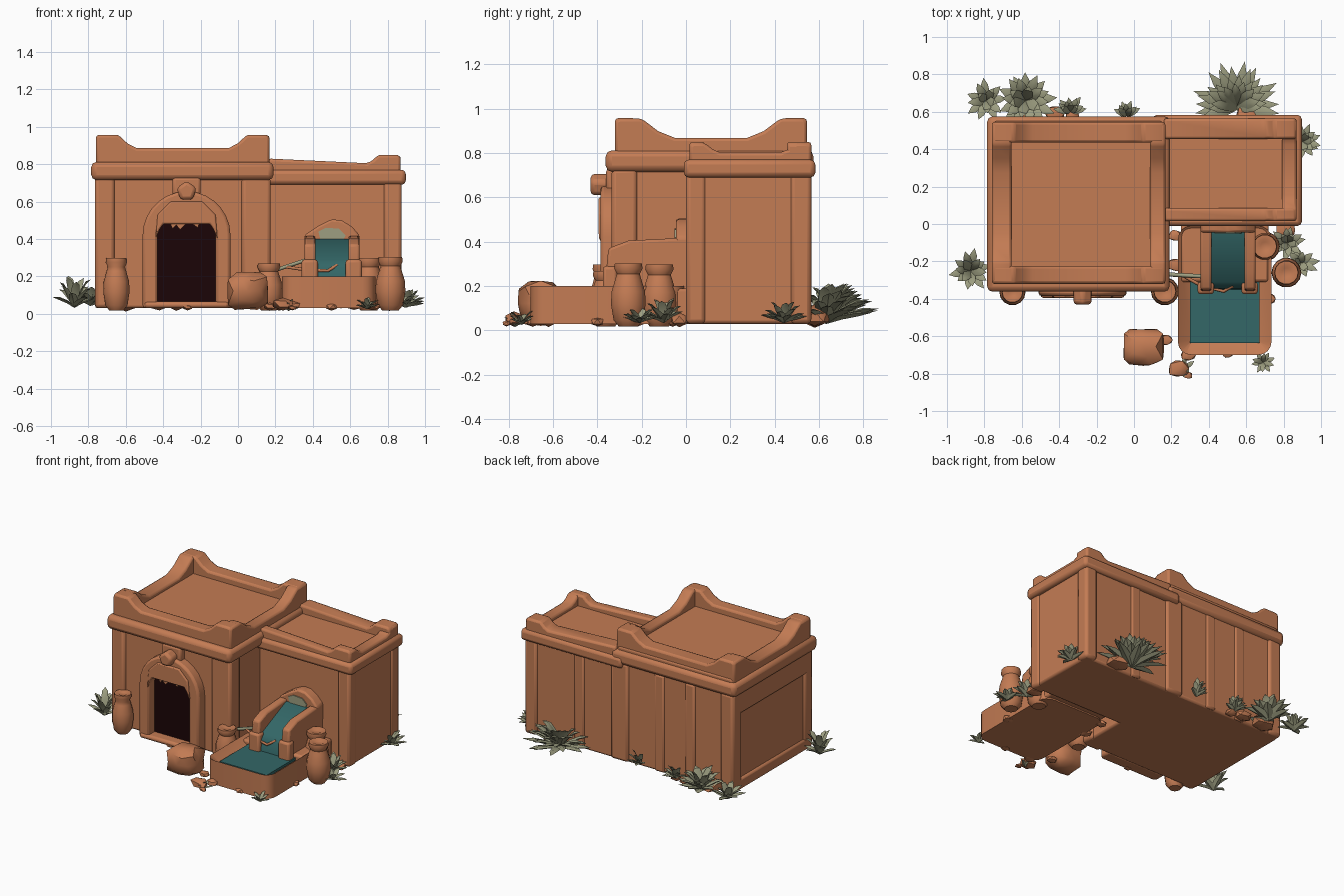
import bpy, bmesh, math, random
from mathutils import Vector, Matrix

if "Cube" in bpy.data.objects:
    bpy.data.objects.remove(bpy.data.objects["Cube"])
random.seed(4)

def material(name, rgb):
    m = bpy.data.materials.new(name)
    m.diffuse_color = (*rgb, 1)
    m.use_nodes = True
    m.node_tree.nodes["Principled BSDF"].inputs["Base Color"].default_value = m.diffuse_color
    return m

CLAY = material("terracotta clay", (0.55, 0.2, 0.088))
DARK = material("dark doorway", (0.011, 0.0015, 0.002))
WATER = material("teal water", (0.033, 0.135, 0.135))
SAGE = material("sage green", (0.34, 0.345, 0.22))

def finish(name, bm, mat, bevel=0, seg=2):
    bmesh.ops.recalc_face_normals(bm, faces=bm.faces)
    me = bpy.data.meshes.new(name)
    bm.to_mesh(me)
    bm.free()
    me.materials.append(mat)
    ob = bpy.data.objects.new(name, me)
    bpy.context.collection.objects.link(ob)
    if bevel:
        b = ob.modifiers.new("soft edges", 'BEVEL')
        b.width, b.segments, b.limit_method = bevel, seg, 'ANGLE'
    return ob

def prism(name, pts, axis, a, b, mat=CLAY, bevel=0.012):
    """Extrude a 2D outline along an axis from a to b."""
    place = {'x': lambda u, w, t: (t, u, w), 'y': lambda u, w, t: (u, t, w), 'z': lambda u, w, t: (u, w, t)}[axis]
    bm = bmesh.new()
    lo = [bm.verts.new(place(u, w, a)) for u, w in pts]
    hi = [bm.verts.new(place(u, w, b)) for u, w in pts]
    bm.faces.new(lo)
    bm.faces.new(hi[::-1])
    for i in range(len(pts)):
        j = (i + 1) % len(pts)
        bm.faces.new((lo[i], lo[j], hi[j], hi[i]))
    return finish(name, bm, mat, bevel)

def box(name, x0, x1, y0, y1, z0, z1, mat=CLAY, bevel=0.015):
    return prism(name, [(x0, y0), (x1, y0), (x1, y1), (x0, y1)], 'z', z0, z1, mat, bevel)

def lathe(name, prof, loc, n=14):
    bm = bmesh.new()
    rings = [[bm.verts.new((loc[0] + r * math.cos(6.2832 * i / n), loc[1] + r * math.sin(6.2832 * i / n), z))
              for i in range(n)] for r, z in prof]
    for p, q in zip(rings, rings[1:]):
        for i in range(n):
            bm.faces.new((p[i], p[(i + 1) % n], q[(i + 1) % n], q[i]))
    bm.faces.new(rings[0])
    bm.faces.new(rings[-1])
    return finish(name, bm, CLAY)

def rock(name, loc, size, sub=2, rough=0.12, square=0.45):
    bm = bmesh.new()
    bmesh.ops.create_icosphere(bm, subdivisions=sub, radius=1)
    for v in bm.verts:
        c = v.co / max(abs(k) for k in v.co)          # blend towards a cube
        p = v.co.lerp(c, square) * random.uniform(1 - rough, 1)
        v.co = Vector(loc) + Vector(p[i] * size[i] for i in range(3))
    return finish(name, bm, CLAY)

def agave(name, loc, r, h, n, a0=0, a1=360):
    """Rosette of thick pointed leaves."""
    bm = bmesh.new()
    for i in range(n):
        az = math.radians(a0 + (a1 - a0) * (i + random.uniform(0.2, 0.8)) / n)
        t = (i * 0.382 + random.uniform(0, 0.15)) % 1.0
        L, up, w = r * random.uniform(0.8, 1) * (1 - 0.5 * t * t), h * (0.2 + 0.8 * t), min(r * 0.19, 0.032)
        d, s = Vector((math.cos(az), math.sin(az), 0)), Vector((-math.sin(az), math.cos(az), 0))
        rings = []
        for f, wf in ((0, 0.6), (0.35, 1), (0.7, 0.75)):
            c = Vector(loc) + d * L * f + Vector((0, 0, up * (1 - (1 - f) ** 1.7)))
            rings.append([bm.verts.new(c + o) for o in (s * w * wf + Vector((0, 0, w * .1)), Vector((0, 0, w * 0.35)),
                          -s * w * wf + Vector((0, 0, w * .1)), Vector((0, 0, -w * 0.35)))])
        tip = bm.verts.new(Vector(loc) + d * L + Vector((0, 0, up)))
        bm.faces.new(rings[0])
        for p, q in zip(rings, rings[1:]):
            for k in range(4):
                bm.faces.new((p[k], p[(k + 1) % 4], q[(k + 1) % 4], q[k]))
        for k in range(4):
            bm.faces.new((rings[2][k], rings[2][(k + 1) % 4], tip))
    return finish(name, bm, SAGE)

# --- main hall and side wing walls
box("main_wall", -0.75, 0.155, -0.315, 0.55, 0.03, 0.838)
box("wing_wall", 0.1, 0.865, 0.025, 0.55, 0.03, 0.772)
for i, (x0, x1, y0, y1) in enumerate([(-0.765, -0.66, -0.335, -0.24), (0.02, 0.175, -0.335, -0.22),
                                     (-0.765, -0.66, 0.46, 0.565), (0.06, 0.2, 0.5, 0.565),
                                     (0.78, 0.875, 0.0, 0.09), (0.78, 0.875, 0.47, 0.565)]):
    box(f"corner_post_{i}", x0, x1, y0, y1, 0.03, 0.73, bevel=0.02)
for i, x in enumerate((-0.42, -0.18, 0.45)):
    box(f"back_rib_{i}", x - 0.04, x + 0.04, 0.53, 0.56, 0.03, 0.72)
# framed panel on the left side
box("side_panel_sill", -0.765, -0.7, -0.3, 0.52, 0.03, 0.11)
box("side_panel_head", -0.765, -0.7, -0.3, 0.52, 0.57, 0.73)

# --- cornices
box("main_cornice", -0.785, 0.19, -0.362, 0.575, 0.715, 0.812, bevel=0.028)
box("wing_cornice", 0.1, 0.897, -0.01, 0.583, 0.69, 0.77, bevel=0.022)

# --- parapets with raised corners
def parapet(name, a, b, base, mid, top, wide, slope, axis, t0, t1, first=True):
    pts = [(a, base), (b, base), (b, top - 0.01), (b - 0.02, top), (b - wide, top),
           (b - wide - slope * 0.5, mid + (top - mid) * 0.35), (b - wide - slope, mid)]
    if first:
        pts += [(a + wide + slope, mid), (a + wide + slope * 0.5, mid + (top - mid) * 0.35), (a + wide, top),
                (a + 0.02, top), (a, top - 0.01)]
    else:
        pts += [(a, mid + 0.025)]
    prism(name, pts, axis, t0, t1, bevel=0.014)

parapet("main_parapet_front", -0.76, 0.168, 0.78, 0.885, 0.957, 0.12, 0.1, 'y', -0.32, -0.225)
parapet("main_parapet_back", -0.76, 0.168, 0.78, 0.885, 0.957, 0.12, 0.1, 'y', 0.435, 0.545)
parapet("main_parapet_left", -0.32, 0.545, 0.78, 0.868, 0.955, 0.12, 0.15, 'x', -0.76, -0.655)
parapet("main_parapet_right", -0.32, 0.545, 0.78, 0.868, 0.955, 0.12, 0.15, 'x', 0.085, 0.168)
parapet("wing_parapet_front", 0.16, 0.87, 0.74, 0.805, 0.85, 0.12, 0.06, 'y', 0.015, 0.085, False)
parapet("wing_parapet_back", 0.16, 0.87, 0.74, 0.805, 0.85, 0.12, 0.06, 'y', 0.455, 0.565, False)
parapet("wing_parapet_right", 0.015, 0.565, 0.74, 0.802, 0.845, 0.07, 0.07, 'x', 0.79, 0.87)

# --- arched doorway
cx = -0.275
arc = [(cx + 0.235 * math.cos(math.pi * i / 14), 0.42 + 0.235 * math.sin(math.pi * i / 14)) for i in range(15)]
inner = [(-0.43, 0.03), (-0.43, 0.44), (-0.4, 0.485), (-0.15, 0.485), (-0.12, 0.44), (-0.12, 0.03)]
prism("door_arch", [(cx + 0.235, 0.03)] + arc + [(cx - 0.235, 0.03)] + inner, 'y', -0.385, -0.30, bevel=0.015)
prism("inner_arch_lip", [(-0.44, 0.4), (-0.43, 0.53), (-0.36, 0.6), (-0.19, 0.6), (-0.12, 0.53), (-0.11, 0.4),
                         (-0.13, 0.45), (-0.15, 0.48), (-0.4, 0.48), (-0.42, 0.45)], 'y', -0.395, -0.35)
box("door_darkness", -0.44, -0.11, -0.322, -0.314, 0.06, 0.5, DARK, 0)
box("door_step", -0.5, -0.05, -0.395, -0.3, 0.03, 0.065)
prism("door_fringe", [(-0.37, 0.5), (-0.35, 0.455), (-0.33, 0.475), (-0.31, 0.45), (-0.28, 0.48), (-0.25, 0.485),
                      (-0.215, 0.46), (-0.2, 0.5)], 'y', -0.375, -0.36, bevel=0)
prism("door_medallion", [(cx + 0.056 * math.cos(math.pi * (0.5 + i * 0.4)), 0.655 + 0.056 * math.sin(math.pi * (0.5 + i * 0.4)))
                         for i in range(5)], 'y', -0.43, -0.32, bevel=0.018)
box("medallion_block", -0.35, -0.2, -0.36, -0.3, 0.62, 0.73)

# --- fountain basin with hollow top
bm = bmesh.new()
bmesh.ops.create_cube(bm, size=1, matrix=Matrix.Translation((0.485, -0.355, 0.115)) @ Matrix.Diagonal((0.5, 0.69, 0.17, 1)))
bmesh.ops.bevel(bm, geom=[e for e in bm.edges if abs(e.verts[0].co.z - e.verts[1].co.z) > 0.1],
                offset=0.07, segments=4, affect='EDGES', profile=0.5)
bm.normal_update()
top = [f for f in bm.faces if f.normal.z > 0.9]
bmesh.ops.inset_region(bm, faces=top, thickness=0.072)
bmesh.ops.translate(bm, verts=top[0].verts, vec=(0, 0, -0.06))
finish("fountain_basin", bm, CLAY, 0.015)
box("basin_water", 0.3, 0.67, -0.635, -0.3, 0.15, 0.168, WATER, 0)
box("basin_back_shelf", 0.25, 0.72, -0.31, 0.03, 0.04, 0.19)

# --- water chute
for s, x0, x1 in (("left", 0.355, 0.415), ("right", 0.59, 0.65)):
    prism(f"chute_wall_{s}", [(0.03, 0.1), (0.03, 0.42), (-0.26, 0.405), (-0.35, 0.37), (-0.36, 0.27), (-0.33, 0.1)], 'x', x0, x1)
    box(f"chute_post_{s}", x0 - 0.015, x1 + 0.012, -0.375, -0.31, 0.1, 0.29)
prism("chute_water", [(0, 0.12), (0, 0.40), (-0.06, 0.40), (-0.31, 0.29), (-0.345, 0.25), (-0.355, 0.12)],
      'x', 0.41, 0.595, WATER, 0)
prism("chute_back_arch", [(0.355, 0.3), (0.65, 0.3), (0.65, 0.42), (0.61, 0.465), (0.555, 0.5), (0.5, 0.505),
                          (0.43, 0.47), (0.355, 0.42)], 'y', -0.045, 0.04)
prism("spout_moss", [(0.43, 0.44), (0.44, 0.4), (0.5, 0.38), (0.56, 0.385), (0.575, 0.42), (0.54, 0.455), (0.47, 0.46)],
      'y', -0.052, -0.04, SAGE, 0)

# --- fallen branch over the pool
def branch(name, pts, r, mat):
    cu = bpy.data.curves.new(name, 'CURVE')
    cu.dimensions, cu.bevel_depth, cu.bevel_resolution, cu.use_fill_caps = '3D', r, 1, True
    sp = cu.splines.new('POLY')
    sp.points.add(len(pts) - 1)
    for p, c in zip(sp.points, pts):
        p.co = (*c, 1)
    cu.materials.append(mat)
    bpy.context.collection.objects.link(bpy.data.objects.new(name, cu))
branch("branch", [(0.19, -0.27, 0.23), (0.28, -0.275, 0.26), (0.37, -0.28, 0.29)], 0.011, SAGE)
branch("branch_twig", [(0.26, -0.275, 0.25), (0.36, -0.33, 0.235), (0.48, -0.36, 0.23), (0.53, -0.33, 0.26)], 0.009, CLAY)

# --- clay jars
def jar(name, x, y, r, h):
    lathe(name, [(r * f, 0.018 + h * g) for f, g in ((0.55, 0), (0.85, 0.1), (1, 0.35), (0.97, 0.55), (0.75, 0.75),
                 (0.66, 0.83), (0.82, 0.92), (0.78, 1), (0.5, 1), (0.3, 0.97))], (x, y))
jar("jar_by_door", -0.65, -0.365, 0.07, 0.28)
jar("jar_right_front", 0.815, -0.26, 0.08, 0.285)
jar("jar_right_back", 0.70, -0.12, 0.08, 0.28)
jar("jar_by_basin", 0.165, -0.36, 0.075, 0.25)

# --- rocks and rubble
rock("front_boulder", (0.05, -0.655, 0.122), (0.115, 0.105, 0.108), 2, 0.14, 0.75)
for i, (x, y, s) in enumerate([(0.24, -0.775, 0.065), (0.17, -0.62, 0.04), (0.29, -0.7, 0.045), (0.29, -0.81, 0.025),
                               (-0.42, 0.59, 0.06), (-0.33, 0.58, 0.045), (0.62, 0.58, 0.09), (-0.27, -0.38, 0.03),
                               (0.5, -0.69, 0.035), (0.72, -0.4, 0.04), (0.22, -0.06, 0.04), (0.22, -0.22, 0.045),
                               (-0.6, 0.58, 0.09), (0.81, -0.03, 0.06)]):
    rock(f"rubble_{i}", (x, y, 0.02 + s * 0.5), (s, s * 0.8, s * 0.6), 1, 0.2)

# --- agave plants
for i, args in enumerate([((-0.875, -0.25, 0.04), 0.13, 0.17, 16), ((-0.58, 0.66, 0.05), 0.18, 0.15, 26),
                          ((-0.79, 0.66, 0.05), 0.13, 0.1, 14), ((-0.34, 0.6, 0.05), 0.1, 0.1, 12, 0, 180),
                          ((-0.04, 0.58, 0.06), 0.09, 0.12, 9, 20, 160), ((0.55, 0.63, 0.04), 0.25, 0.18, 36, -20, 200),
                          ((0.9, 0.44, 0.04), 0.11, 0.1, 14, -110, 110), ((0.82, -0.1, 0.04), 0.11, 0.11, 16),
                          ((0.89, -0.21, 0.04), 0.11, 0.06, 12), ((0.69, -0.74, 0.03), 0.075, 0.07, 10),
                          ((0.27, -0.77, 0.02), 0.07, 0.06, 6)]):
    agave(f"agave_{i}", *args)

# --- smooth the clay while keeping sharp edges
for o in bpy.data.objects:
    o.select_set(o.type == 'MESH')
    if o.type == 'MESH':
        bpy.context.view_layer.objects.active = o
bpy.ops.object.shade_smooth_by_angle(angle=math.radians(40))
